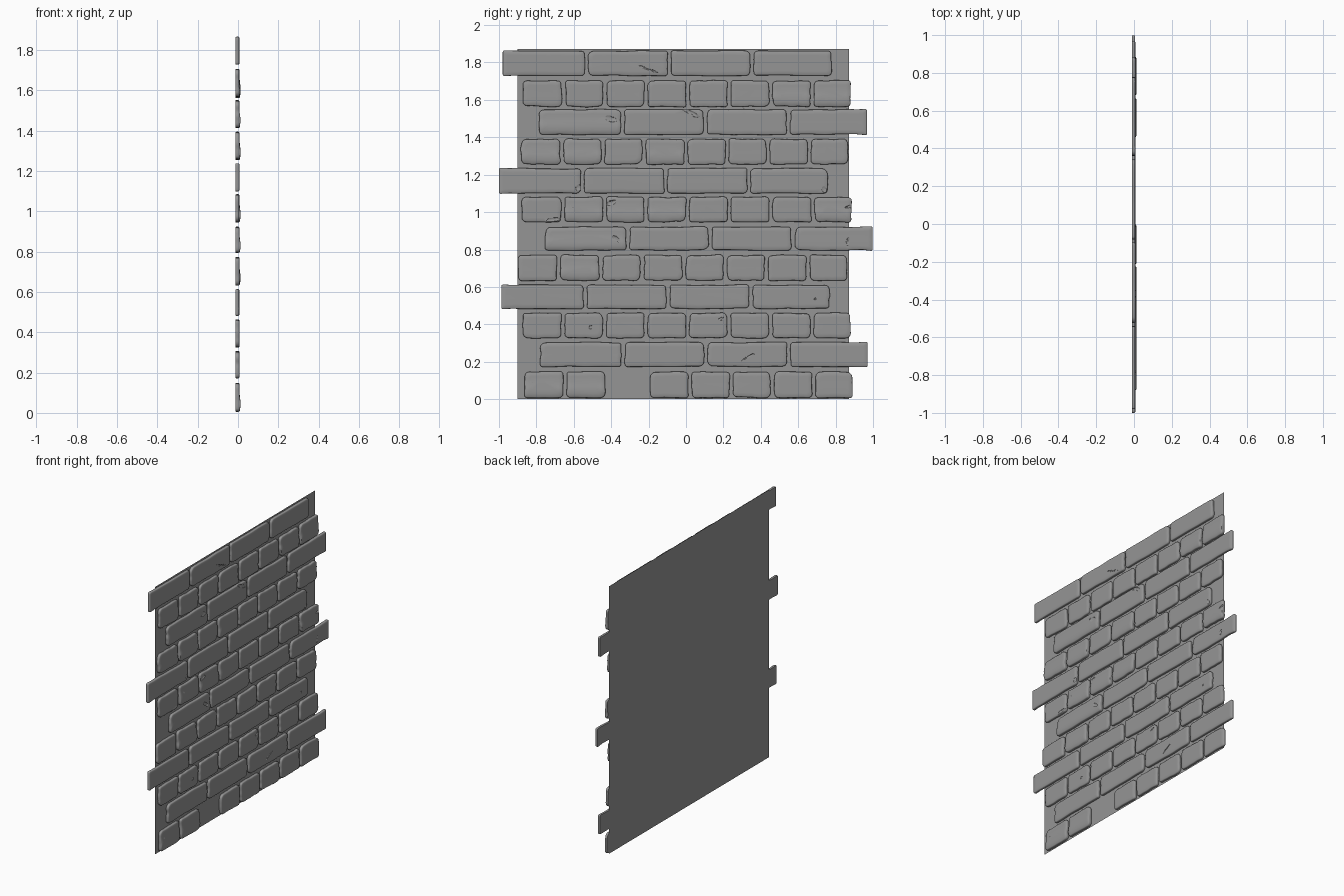
import bpy, bmesh, math, random
from mathutils import Matrix

if "Cube" in bpy.data.objects:
    bpy.data.objects.remove(bpy.data.objects["Cube"])

random.seed(7)
SHEET, BACK, FACE, PEAK = -0.0128, -0.0118, 0.0066, 0.0128

# courses from bottom to top: z low, z high, y start, y end, brick count
COURSES = [
    (0.005, 0.149, -0.865, 0.892, 8), (0.171, 0.307, -0.783, 0.971, 4),
    (0.324, 0.463, -0.876, 0.882, 8), (0.481, 0.613, -0.987, 0.770, 4),
    (0.631, 0.773, -0.900, 0.862, 8), (0.793, 0.923, -0.757, 0.998, 4),
    (0.944, 1.084, -0.880, 0.888, 8), (1.098, 1.237, -1.000, 0.760, 4),
    (1.252, 1.394, -0.885, 0.868, 8), (1.412, 1.551, -0.788, 0.968, 4),
    (1.561, 1.706, -0.875, 0.883, 8), (1.727, 1.865, -0.980, 0.780, 4)]

# bricks whose faces swell outward: (course, index)
SWOLLEN = {(0, 0), (0, 1), (4, 1), (5, 0), (6, 1), (6, 2), (6, 3), (6, 7),
           (8, 0), (8, 1), (8, 3), (9, 0), (10, 6), (10, 7)}

stone = bpy.data.materials.new("dark_stone")
stone.diffuse_color = (0.3, 0.3, 0.3, 1)
stone.use_nodes = True
stone.node_tree.nodes["Principled BSDF"].inputs["Base Color"].default_value = stone.diffuse_color


def outline(hw, hh, radii, inset):
    """Rounded rectangle with a different radius at each corner and evenly split sides."""
    rs = [max(r - inset * 0.5, 0.005) for r in radii]
    signs = [(1, 1), (-1, 1), (-1, -1), (1, -1)]
    arcs = []
    for k, ((sy, sz), r) in enumerate(zip(signs, rs)):
        angles = [(k + i / 4) * math.pi / 2 for i in range(5)]
        arcs.append([(sy * (hw - r) + r * math.cos(a), sz * (hh - r) + r * math.sin(a))
                     for a in angles])
    pts = []
    for k in range(4):
        pts += arcs[k]
        (py, pz), (qy, qz) = arcs[k][-1], arcs[(k + 1) % 4][0]
        pts += [(py + (qy - py) * i / 9, pz + (qz - pz) * i / 9) for i in range(1, 9)]
    return pts


def add_brick(bm, y0, y1, z0, z1, swell, square_side):
    hw, hh = (y1 - y0) / 2, (z1 - z0) / 2
    cy, cz = (y0 + y1) / 2, (z0 + z1) / 2
    waves = [(random.uniform(0.0005, 0.0022), k, random.uniform(0, 6.28)) for k in (2, 3, 5, 9)]
    depth = random.uniform(-0.001, 0.0008)
    radii = [random.uniform(0.012, 0.03) for _ in range(4)]
    if square_side:
        for k in ((0, 3) if square_side > 0 else (1, 2)):
            radii[k] = 0.009
    # (inset, height) from the rear face over the worn edge to the front
    profile = [(0.001, BACK), (0, BACK + 0.004), (0, FACE - 0.005), (0.0015, FACE - 0.002),
               (0.005, FACE), (0.025, FACE), (0.045, FACE)]
    rings = []
    for inset, x in profile:
        ring = []
        for y, z in outline(hw - inset, hh - inset, radii, inset):
            a = math.atan2(z / hh, y / hw)
            w = sum(m * (math.sin(k * a + p) - 0.8) * 0.7 for m, k, p in waves)
            if square_side * y > hw * 0.8:
                w = 0
            px = x
            if x > BACK + 0.005:
                px += depth + swell * math.exp(-((z / hh + 0.45) / 0.5) ** 2)
            ring.append(bm.verts.new((min(px, PEAK), cy + y + w * y / hw, cz + z + w * z / hh)))
        rings.append(ring)
    n = len(rings[0])
    for lo, hi in zip(rings, rings[1:]):
        for i in range(n):
            bm.faces.new((lo[i], lo[(i + 1) % n], hi[(i + 1) % n], hi[i]))
    bm.faces.new(rings[0][::-1])
    bm.faces.new(rings[-1])


def make_object(name, bm):
    mesh = bpy.data.meshes.new(name)
    bm.to_mesh(mesh)
    bm.free()
    mesh.materials.append(stone)
    ob = bpy.data.objects.new(name, mesh)
    bpy.context.collection.objects.link(ob)
    return ob


# mortar sheet behind the bricks
bm = bmesh.new()
bm.faces.new([bm.verts.new((SHEET, y, z)) for y, z in
              ((-0.9, 0), (0.872, 0), (0.872, 1.872), (-0.9, 1.872))])
make_object("mortar_sheet", bm)

# chips and cracks: y, z, half length, half height, roll
CHIPS = [(-0.40, 1.50, 0.035, 0.016, -0.3), (0.03, 1.53, 0.05, 0.012, -0.5),
         (-0.20, 1.765, 0.06, 0.005, -0.35), (-0.57, 1.13, 0.022, 0.02, 0.8),
         (-0.40, 1.05, 0.03, 0.012, 0.3), (-0.71, 0.96, 0.045, 0.012, 0.1),
         (-0.37, 0.855, 0.035, 0.012, -0.6), (0.865, 0.84, 0.03, 0.008, 1.4),
         (0.19, 0.43, 0.02, 0.009, 0.2), (-0.51, 0.385, 0.01, 0.012, 0.0),
         (0.74, 1.12, 0.015, 0.02, 0.4), (0.87, 1.03, 0.022, 0.007, 0.3),
         (0.33, 0.225, 0.045, 0.003, 0.5), (-0.30, 0.075, 0.03, 0.003, 0.2),
         (0.69, 0.535, 0.006, 0.009, 0.0)]
bm = bmesh.new()
for y, z, sy, sz, roll in CHIPS:
    m = (Matrix.Translation((FACE + 0.002, y, z)) @ Matrix.Rotation(roll, 4, 'X')
         @ Matrix.Diagonal((0.0065, sy, sz, 1)))
    res = bmesh.ops.create_icosphere(bm, subdivisions=2, radius=1, matrix=m)
    for v in res["verts"]:
        v.co.y += random.uniform(-0.15, 0.15) * sy
        v.co.z += random.uniform(-0.15, 0.15) * sz
cutter = make_object("chip_cutters", bm)
cutter.hide_render = True
cutter.hide_viewport = True

# brick courses
for c, (z0, z1, ya, yb, count) in enumerate(COURSES):
    bm = bmesh.new()
    pitch = (yb - ya + 0.014) / count
    cuts = [ya - 0.007 + i * pitch for i in range(count + 1)]
    for i in range(1, count):
        cuts[i] += random.uniform(-0.003, 0.003) + (0.012 if count == 4 else 0.006)
    for i in range(count):
        swell = 0.006 if (c, i) in SWOLLEN else random.uniform(0, 0.0008)
        side = 0
        if count == 4:
            side = -1 if (ya < -0.95 and i == 0) else 1 if (yb > 0.95 and i == 3) else 0
        add_brick(bm, cuts[i] + 0.007, cuts[i + 1] - 0.007, z0, z1, swell, side)
    bmesh.ops.recalc_face_normals(bm, faces=bm.faces)
    ob = make_object(f"brick_course_{c + 1}", bm)
    bpy.ops.object.select_all(action='DESELECT')
    ob.select_set(True)
    bpy.context.view_layer.objects.active = ob
    bpy.ops.object.shade_smooth_by_angle(angle=math.radians(35))
    mod = ob.modifiers.new("chips", 'BOOLEAN')
    mod.operation = 'DIFFERENCE'
    mod.solver = 'EXACT'
    mod.object = cutter
